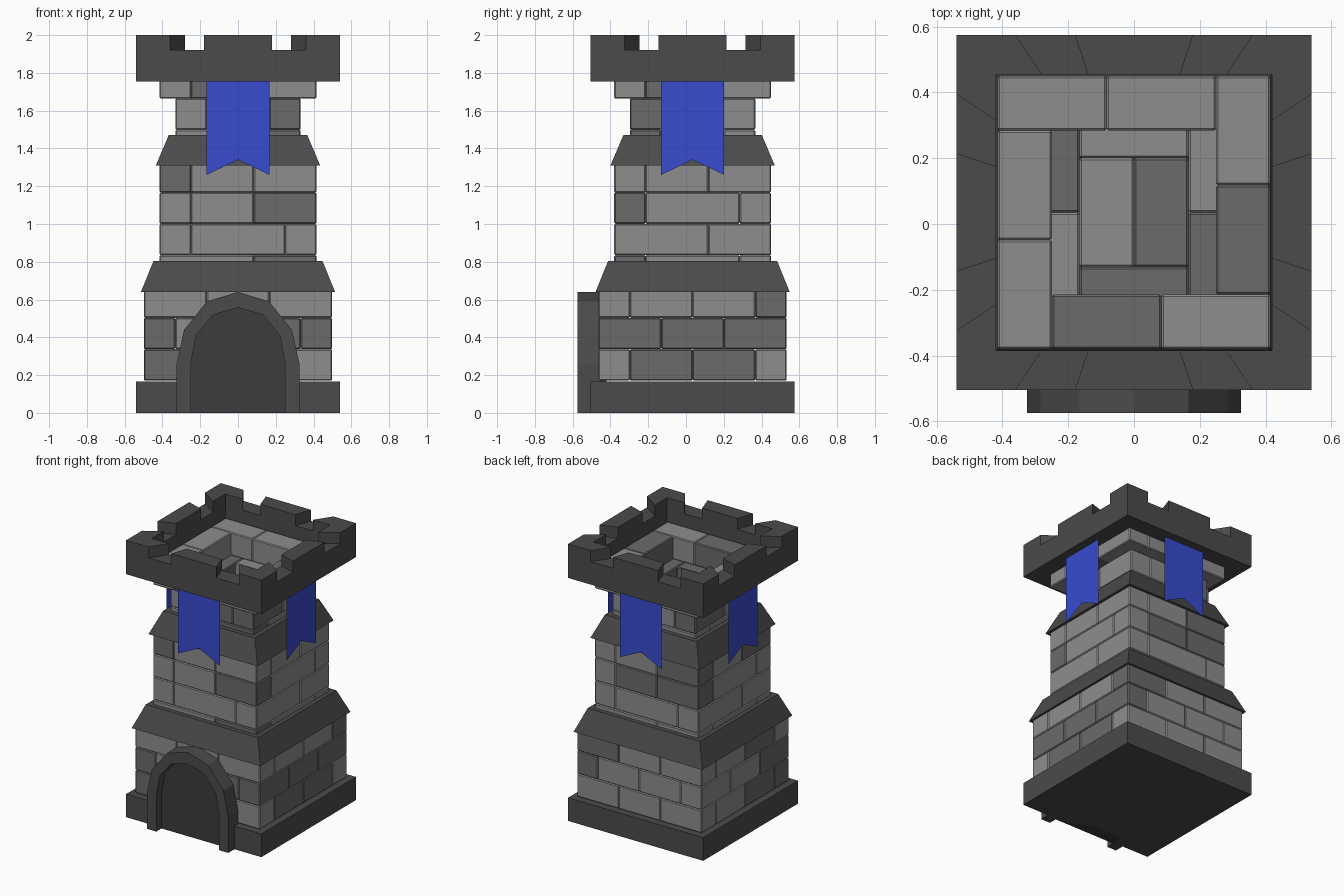
import bpy, bmesh, math, random
from mathutils import Matrix, Vector

if "Cube" in bpy.data.objects:
    bpy.data.objects.remove(bpy.data.objects["Cube"])

random.seed(4)
CY = 0.035          # tower axis sits slightly behind the origin
U = 0.166           # brick module


def material(name, r, g, b):
    m = bpy.data.materials.new(name)
    m.diffuse_color = (r, g, b, 1)
    m.use_nodes = True
    m.node_tree.nodes["Principled BSDF"].inputs["Base Color"].default_value = m.diffuse_color
    return m


LIGHT = material("light_stone", 0.27, 0.27, 0.27)
MID = material("mid_stone", 0.145, 0.145, 0.145)
TRIM = material("trim_stone", 0.07, 0.07, 0.07)
DOOR = material("door_dark", 0.045, 0.045, 0.045)
BLUE = material("banner_blue", 0.04, 0.07, 0.62)


def finish(name, bm, mats, loc=(0, CY, 0), closed=True):
    bmesh.ops.remove_doubles(bm, verts=bm.verts, dist=1e-5)
    if closed:
        bmesh.ops.recalc_face_normals(bm, faces=bm.faces)
    me = bpy.data.meshes.new(name)
    bm.to_mesh(me)
    bm.free()
    for m in mats:
        me.materials.append(m)
    ob = bpy.data.objects.new(name, me)
    ob.location = loc
    bpy.context.collection.objects.link(ob)
    return ob


def face(bm, *pts):
    return bm.faces.new([bm.verts.new(p) for p in pts])


def frustum(name, z0, h0, z1, h1):
    bm = bmesh.new()
    bmesh.ops.create_cube(bm, size=2)
    for v in bm.verts:
        h, z = (h0, z0) if v.co.z < 0 else (h1, z1)
        v.co = (v.co.x * h, v.co.y * h, z)
    return finish(name, bm, [TRIM])


def brick(bm, x0, x1, y0, y1, z0, z1, rot=0):
    size = Matrix.Diagonal((x1 - x0, y1 - y0, z1 - z0, 1))
    mid = Matrix.Translation(((x0 + x1) / 2, (y0 + y1) / 2, (z0 + z1) / 2))
    turn = Matrix.Rotation(rot, 4, 'Z')
    verts = bmesh.ops.create_cube(bm, size=1, matrix=turn @ mid @ size)["verts"]
    bmesh.ops.bevel(bm, geom=list({e for v in verts for e in v.link_edges}),
                    offset=0.006, segments=1, affect='EDGES')


def course(name, n, row, sides, floor=False):
    """One square ring of bricks; sides = (start unit, brick lengths) x4."""
    z0, z1, h = row * U + 0.005, (row + 1) * U + 0.005, n * U / 2
    bm = bmesh.new()
    done = 0

    def paint(done):
        idx = 1 if random.random() < 0.28 else 0
        bm.faces.ensure_lookup_table()
        for f in bm.faces[done:]:
            f.material_index = idx
        return len(bm.faces)

    def add(*args):
        # each brick is bevelled on its own, then merged into the course
        one = bmesh.new()
        brick(one, *args)
        tmp = bpy.data.meshes.new("tmp")
        one.to_mesh(tmp)
        one.free()
        bm.from_mesh(tmp)
        bpy.data.meshes.remove(tmp)

    for k in range(4):
        start, lengths = sides[k % len(sides)]
        for length in lengths:
            add(-h + start * U, -h + (start + length) * U, -h, -h + U,
                z0, z1, k * math.pi / 2)
            start += length
            done = paint(done)
    if floor:
        for x in (-U, 0):
            add(x, x + U, -U, U, z0, z1)
            done = paint(done)
    me = bpy.data.meshes.new(name)
    bm.to_mesh(me)
    bm.free()
    me.materials.append(LIGHT)
    me.materials.append(MID)
    ob = bpy.data.objects.new(name, me)
    ob.location = (0, CY, 0)
    bpy.context.collection.objects.link(ob)


# Brick courses from bottom to top
full6, in6 = (0, [2, 2, 2]), (1, [2, 2])
course("lower_course_1", 6, 1, [full6, in6])
course("lower_course_2", 6, 2, [in6, full6])
course("lower_course_3", 6, 3, [full6, in6])
full5, in5, pin5 = (0, [1, 2, 2]), (1, [3]), (1, [2, 2])
course("middle_course_1", 5, 4, [(0, [3, 2]), in5])
course("middle_course_2", 5, 5, [in5, (0, [3, 2])])
course("middle_course_3", 5, 6, [full5, in5])
course("middle_course_4", 5, 7, [pin5])
full4, in4 = (0, [2, 2]), (1, [2])
course("upper_course_1", 4, 8, [full4, in4], floor=True)
course("upper_course_2", 4, 9, [in4, full4])
course("top_course", 5, 10, [pin5])

# Plinth and sloped ledges
frustum("base_plinth", 0, 0.54, 0.167, 0.54)
frustum("lower_ledge", 0.64, 0.514, 0.803, 0.448)
frustum("upper_ledge", 1.31, 0.435, 1.47, 0.367)

# Battlement ring with radial notches
bm = bmesh.new()
ring, tops = [], []
for k in range(4):
    turn = Matrix.Rotation(k * math.pi / 2, 3, 'Z')
    for t, top in ((-0.54, 2), (-0.36, 1.92), (-0.18, 2), (0.18, 1.92), (0.36, 2)):
        ring.append(turn @ Vector((t, -0.54, 0)))
        tops.append(top)
up = lambda p, z: (p.x, p.y, z)
for i, top in enumerate(tops):
    a, b = ring[i], ring[(i + 1) % 20]
    c, d = b * 0.778, a * 0.778
    levels = [1.755, 1.92] + ([2.0] if top == 2 else [])
    for z0, z1 in zip(levels, levels[1:]):
        face(bm, up(a, z0), up(b, z0), up(b, z1), up(a, z1))
        face(bm, up(c, z0), up(d, z0), up(d, z1), up(c, z1))
    for z in (1.755, top):
        face(bm, up(a, z), up(b, z), up(c, z), up(d, z))
    if tops[i - 1] != top:
        face(bm, up(a, 1.92), up(d, 1.92), up(d, 2), up(a, 2))
finish("battlement", bm, [TRIM])

# Arched doorway: frame and recessed door panel
outer = [(0.325, 0), (0.325, 0.26), (0.285, 0.44), (0.165, 0.59), (0, 0.64)]
inner = [(0.25, 0), (0.25, 0.26), (0.222, 0.41), (0.13, 0.52), (0, 0.557)]
mirror = lambda half: half + [(-x, z) for x, z in half[-2::-1]]
outer, inner = mirror(outer), mirror(inner)
F, B, P = -0.575, -0.42, -0.515
bm = bmesh.new()
for i in range(len(outer) - 1):
    quad = [outer[i], outer[i + 1], inner[i + 1], inner[i]]
    for y in (F, B):
        face(bm, *[(x, y, z) for x, z in quad])
    for (x0, z0), (x1, z1) in (quad[:2], quad[2:]):
        face(bm, (x0, F, z0), (x1, F, z1), (x1, B, z1), (x0, B, z0))
for i in (0, -1):
    (x0, z0), (x1, z1) = outer[i], inner[i]
    face(bm, (x0, F, z0), (x1, F, z1), (x1, B, z1), (x0, B, z0))
finish("door_arch", bm, [TRIM], (0, 0, 0))

bm = bmesh.new()
for y in (P, B):
    face(bm, *[(x, y, z) for x, z in inner])
for (x0, z0), (x1, z1) in zip(inner, inner[1:] + inner[:1]):
    face(bm, (x0, P, z0), (x1, P, z1), (x1, B, z1), (x0, B, z0))
finish("door_panel", bm, [DOOR], (0, 0, 0))

# Swallow-tailed banners on all four sides
for k, side in enumerate(("front", "right", "back", "left")):
    bm = bmesh.new()
    for s in (-1, 1):
        pts = [(0, 1.34), (s * 0.167, 1.26), (s * 0.167, 1.765), (0, 1.765)]
        if s < 0:
            pts.reverse()
        face(bm, *[(x, -0.48, z) for x, z in pts])
    ob = finish(side + "_banner", bm, [BLUE], closed=False)
    ob.rotation_euler.z = k * math.pi / 2
